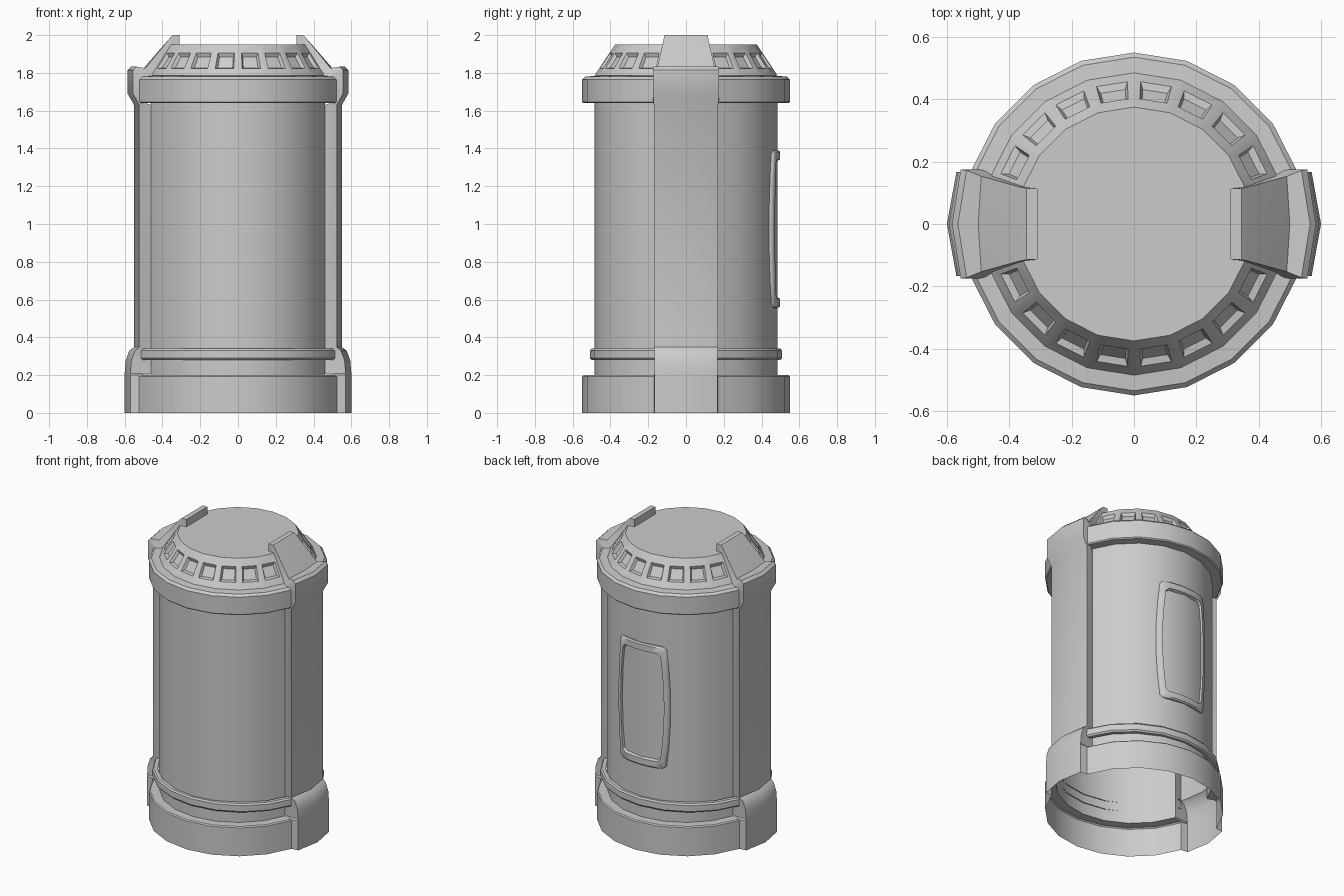
import bpy, bmesh, math

if "Cube" in bpy.data.objects:
    bpy.data.objects.remove(bpy.data.objects["Cube"])

N = 20
STEP = 2 * math.pi / N
SIDE_FACETS = {19, 0, 9, 10}      # facets taken by the two side pillars


def finish(name, bm, angle=32):
    bmesh.ops.remove_doubles(bm, verts=bm.verts, dist=1e-5)
    me = bpy.data.meshes.new(name)
    bm.to_mesh(me)
    bm.free()
    ob = bpy.data.objects.new(name, me)
    bpy.context.collection.objects.link(ob)
    bpy.ops.object.select_all(action='DESELECT')
    ob.select_set(True)
    bpy.context.view_layer.objects.active = ob
    bpy.ops.object.shade_smooth_by_angle(angle=math.radians(angle))
    return ob


def loft(bm, rows, closed=False):
    """Quads between successive rows of points."""
    vs = [[bm.verts.new(p) for p in r] for r in rows]
    n = len(rows[0])
    for a, b in zip(vs, vs[1:]):
        for i in range(n if closed else n - 1):
            j = (i + 1) % n
            bm.faces.new((a[i], a[j], b[j], b[i]))
    return vs


def lathe(name, profile, skip=(), sx=1.0):
    """20-sided revolve of (radius, z) points, leaving out some facets."""
    bm = bmesh.new()
    for k in range(N):
        if k not in skip:
            loft(bm, [[(sx * r * math.cos(t * STEP), r * math.sin(t * STEP), z)
                       for t in (k, k + 1)] for r, z in profile])
    return finish(name, bm)


# Hollow body shell, open at the bottom
lathe("body_shell", [(.55, 0), (.55, .193), (.543, .2), (.485, .2), (.485, .5),
                     (.485, 1.45), (.485, 1.64)], SIDE_FACETS)

# Raised ring above the base
lathe("lower_ring", [(.478, .28), (.5, .28), (.508, .29), (.508, .33), (.5, .34),
                     (.478, .34)], SIDE_FACETS, 1.065)

# Collar under the lid
lathe("upper_collar", [(.48, 1.64), (.543, 1.64), (.55, 1.647), (.55, 1.765),
                       (.535, 1.78), (.475, 1.785)], SIDE_FACETS)

# Lid: sloped facets, each with a sunken panel, and a flat top
bm = bmesh.new()
R0, Z0, R1, Z1 = .485, 1.785, .375, 1.95


def lid_point(k, u, v, depth):
    r, z = R0 + (R1 - R0) * v, Z0 + (Z1 - Z0) * v
    a, b = k * STEP, (k + 1) * STEP
    m = (a + b) / 2
    x = r * (math.cos(a) * (1 - u) + math.cos(b) * u)
    y = r * (math.sin(a) * (1 - u) + math.sin(b) * u)
    return (x - depth * .83 * math.cos(m), y - depth * .83 * math.sin(m), z - depth * .55)


def rect(k, u, v0, v1, d):
    return [lid_point(k, *c, d) for c in ((u, v0), (1 - u, v0), (1 - u, v1), (u, v1))]


for k in range(N):
    vs = loft(bm, [rect(k, 0, 0, 1, 0), rect(k, .15, .23, .73, 0),
                   rect(k, .22, .31, .66, .018)], closed=True)
    bm.faces.new(vs[-1])
bm.faces.new([bm.verts.new((R1 * math.cos(k * STEP), R1 * math.sin(k * STEP), Z1))
              for k in range(N)])
finish("lid", bm, 25)

# Side pillars: foot, upright, clip block and arm over the lid
# outer x, edge set-back, outer z, half width, inner x, inner z
rows = [(.60, .03, 0, .166, .523, 0),
        (.60, .03, .20, .166, .523, .20),
        (.60, .03, .21, .166, .461, .205),
        (.594, .03, .28, .166, .461, .28),
        (.575, .03, .33, .167, .461, .33),
        (.55, .027, .348, .17, .461, .348),
        (.55, .027, 1.63, .17, .461, 1.63),
        (.584, .028, 1.69, .175, .50, 1.645),
        (.584, .028, 1.815, .175, .50, 1.78),
        (.565, .028, 1.833, .172, .48, 1.78),
        (.50, .01, 1.825, .153, .45, 1.79),
        (.36, 0, 1.985, .117, .34, 1.945),
        (.345, 0, 2.0, .115, .32, 1.95),
        (.31, 0, 2.0, .113, .31, 1.95)]
for name, s in (("right_pillar", 1), ("left_pillar", -1)):
    bm = bmesh.new()
    sections = []
    for xo, d, zo, hw, xi, zi in rows:
        yi = xi * math.tan(STEP) if zo < 1.65 else hw
        pts = [(xi, -yi, zi), (xo - d, -hw, zo), (xo, 0, zo), (xo - d, hw, zo), (xi, yi, zi)]
        sections.append([(s * x, s * y, z) for x, y, z in pts])
    vs = loft(bm, sections)
    bm.faces.new(vs[-1])
    finish(name, bm)


# Framed hatch on the back, wrapped round the body
def hatch_loop(hx, hz, r):
    cx, c = hx - .022, .02
    side = [(cx + .022 * (1 - (t / 3) ** 2), t / 3 * (hz - c)) for t in range(-3, 4)]
    top = [((cx - c) * (1 - t / 3), hz) for t in range(7)]
    half = side + top
    pts = half + [(-x, -z) for x, z in half]
    return [(-x, math.sqrt(r * r - x * x), z + .973) for x, z in pts]


bm = bmesh.new()
loft(bm, [hatch_loop(.193, .417, .474), hatch_loop(.192, .416, .49),
          hatch_loop(.185, .408, .498), hatch_loop(.163, .368, .498),
          hatch_loop(.155, .358, .474)], closed=True)
finish("back_hatch_frame", bm, 40)
